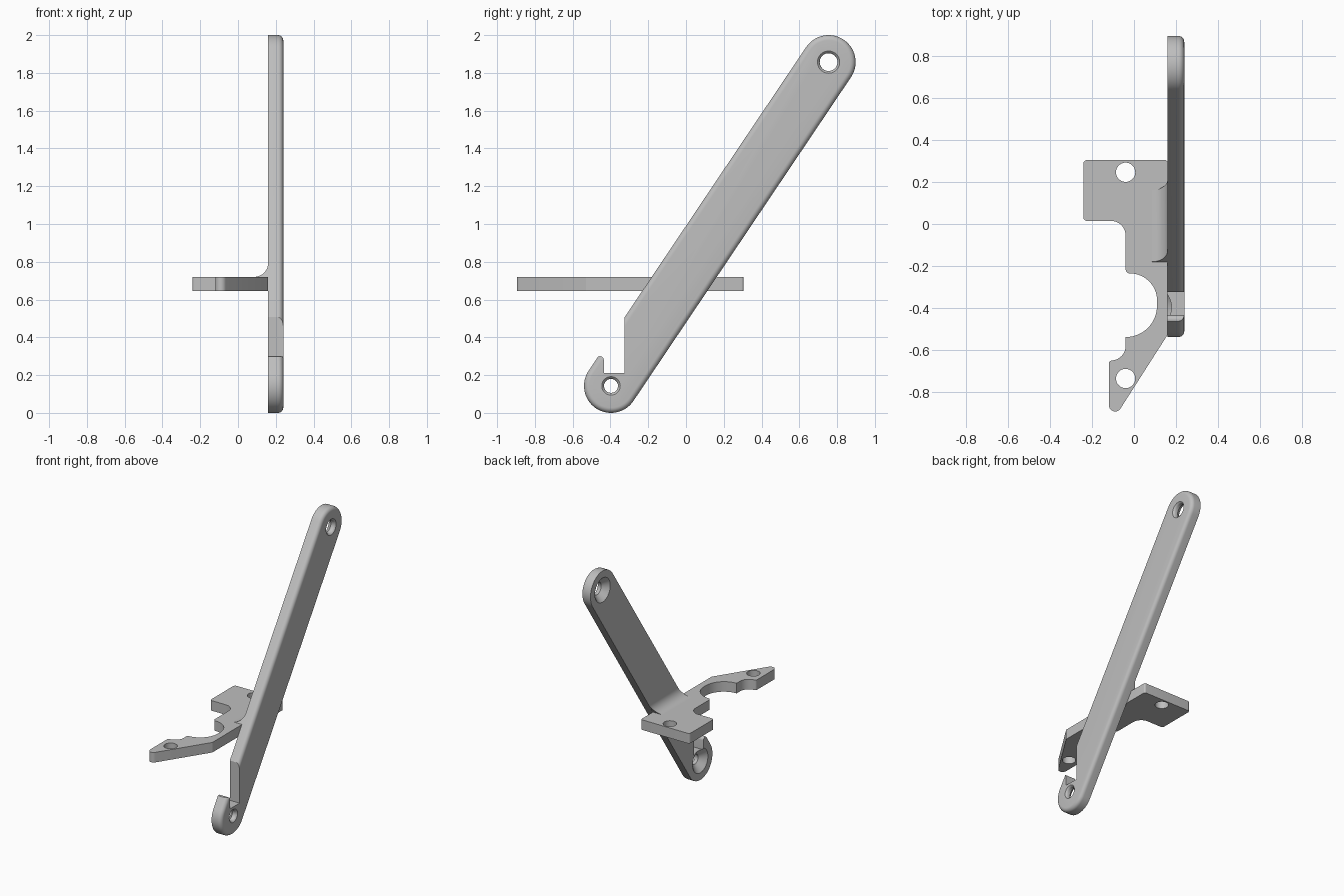
import bpy, bmesh, math
from mathutils import Vector

cube = bpy.data.objects.get("Cube")
if cube:
    bpy.data.objects.remove(cube, do_unlink=True)

gray = bpy.data.materials.new("plain gray")
gray.use_nodes = True
gray.diffuse_color = (0.52, 0.52, 0.52, 1)
gray.node_tree.nodes["Principled BSDF"].inputs["Base Color"].default_value = (0.52, 0.52, 0.52, 1)


def loft(name, rings):
    """Closed solid through rings of equal point count."""
    bm = bmesh.new()
    loops = [[bm.verts.new(p) for p in ring] for ring in rings]
    n = len(loops[0])
    for a, b in zip(loops, loops[1:]):
        for i in range(n):
            j = (i + 1) % n
            bm.faces.new((a[i], a[j], b[j], b[i]))
    bm.faces.new(loops[0][::-1])
    bm.faces.new(loops[-1])
    bmesh.ops.recalc_face_normals(bm, faces=bm.faces)
    mesh = bpy.data.meshes.new(name)
    bm.to_mesh(mesh)
    bm.free()
    mesh.materials.append(gray)
    obj = bpy.data.objects.new(name, mesh)
    bpy.context.collection.objects.link(obj)
    return obj


def circle(c, r, n=48):
    return [(c[0] + r * math.cos(2 * math.pi * i / n),
             c[1] + r * math.sin(2 * math.pi * i / n)) for i in range(n)]


def rounded(corners, steps=10):
    """Polygon whose corners (a, b, radius) are replaced by arcs."""
    out = []
    for i, (a, b, r) in enumerate(corners):
        p = Vector((a, b))
        if r == 0:
            out.append(p)
            continue
        u = (Vector(corners[i - 1][:2]) - p).normalized()
        v = (Vector(corners[(i + 1) % len(corners)][:2]) - p).normalized()
        half = u.angle(v) / 2
        center = p + (u + v).normalized() * (r / math.sin(half))
        start = p + u * (r / math.tan(half)) - center
        end = p + v * (r / math.tan(half)) - center
        sweep = math.pi - 2 * half
        n = steps if r < 0.1 else 2 * steps
        for k in range(n + 1):
            t = k / n
            out.append(center + (start * math.sin((1 - t) * sweep)
                                 + end * math.sin(t * sweep)) / math.sin(sweep))
    return out


def along_x(pts, x):
    return [(x, p[0], p[1]) for p in pts]


def along_z(pts, z):
    return [(p[0], p[1], z) for p in pts]


def cut(obj, cutters):
    for c in cutters:
        mod = obj.modifiers.new("cut", 'BOOLEAN')
        mod.operation = 'DIFFERENCE'
        mod.solver = 'EXACT'
        mod.object = c
        bpy.context.view_layer.objects.active = obj
        bpy.ops.object.modifier_apply(modifier=mod.name)
        bpy.data.objects.remove(c, do_unlink=True)


# Slanted arm: capsule outline with its outer edge rounded over
X0, X1, R, EDGE = 0.16, 0.24, 0.143, 0.028
low, high = Vector((-0.397, 0.143)), Vector((0.755, 1.857))
axis = (high - low).normalized()
tilt = math.atan2(axis.y, axis.x)


def capsule(r, n=28):
    pts = []
    for c, turn in ((high, -math.pi / 2), (low, math.pi / 2)):
        for i in range(n + 1):
            t = tilt + turn + math.pi * i / n
            pts.append(c + r * Vector((math.cos(t), math.sin(t))))
    return pts


rings = [along_x(capsule(R), X0)]
for i in range(7):
    t = math.pi / 2 * i / 6
    rings.append(along_x(capsule(R - EDGE * (1 - math.cos(t))),
                         X1 - EDGE + EDGE * math.sin(t)))
arm = loft("slanted_arm", rings)

# Hook slot with rounded hook tip
apex = (-0.435, 0.348)
tip = rounded([(-0.435, 0.21, 0), (*apex, 0.021),
               (apex[0] - axis.x * 0.14, apex[1] - axis.y * 0.14, 0)])[:-1]
slot_outline = tip + [Vector((-0.6, 0.377)), Vector((-0.6, 0.6)),
                      Vector((-0.325, 0.6)), Vector((-0.325, 0.21))]
slot = loft("slot_cutter", [along_x(slot_outline, x) for x in (0.1, 0.3)])


# Countersunk pivot holes with a softened outer rim
def pivot_cutter(c, r):
    profile = [(X0 - 0.01, 0.099), (X0, 0.09), (X0 + 0.045, r), (X1 - 0.015, r),
               (X1 - 0.006, r + 0.004), (X1, r + 0.012), (X1 + 0.01, r + 0.03)]
    return loft("pivot_cutter", [along_x(circle(c, s), x) for x, s in profile])


cut(arm, [slot, pivot_cutter(high, 0.047), pivot_cutter(low, 0.037)])

# Horizontal mounting plate with a round bite and two screw holes
Z0, Z1 = 0.645, 0.72
plate_outline = rounded([
    (0.16, 0.305, 0.012), (-0.242, 0.305, 0.018), (-0.242, 0.015, 0.018),
    (-0.04, 0.015, 0.07), (-0.04, -0.236, 0.02), (0.11, -0.236, 0.129),
    (0.11, -0.54, 0.15), (-0.04, -0.54, 0), (-0.04, -0.652, 0.07),
    (-0.12, -0.652, 0.015), (-0.12, -0.968, 0.03), (0.16, -0.53, 0)])
plate = loft("mounting_plate", [along_z(plate_outline, z) for z in (Z0, Z1)])
cut(plate, [loft("screw_cutter", [along_z(circle((-0.04, y), 0.046), z)
                                  for z in (Z0 - 0.1, Z1 + 0.1)])
            for y in (0.247, -0.738)])

# Concave gusset joining plate and arm, ends following the arm's slant
G = 0.075
section = [(X0 + 0.005, Z1 - 0.005), (X0 + 0.005, Z1 + G)]
for i in range(11):
    t = math.pi / 2 * i / 10
    section.append((X0 - G + G * math.cos(t), Z1 + G - G * math.sin(t)))
section.append((X0 - G, Z1 - 0.005))


def arm_edge(z, side):
    mid = low.x + (z - low.y) * axis.x / axis.y
    return mid + side * (R - 0.001) / axis.y


gusset = loft("arm_gusset", [[(x, arm_edge(z, s), z) for x, z in section] for s in (-1, 1)])

# Smooth curved faces, keep crisp edges
bpy.ops.object.select_all(action='DESELECT')
for obj in (arm, plate, gusset):
    obj.select_set(True)
bpy.context.view_layer.objects.active = arm
bpy.ops.object.shade_smooth_by_angle(angle=math.radians(30))
